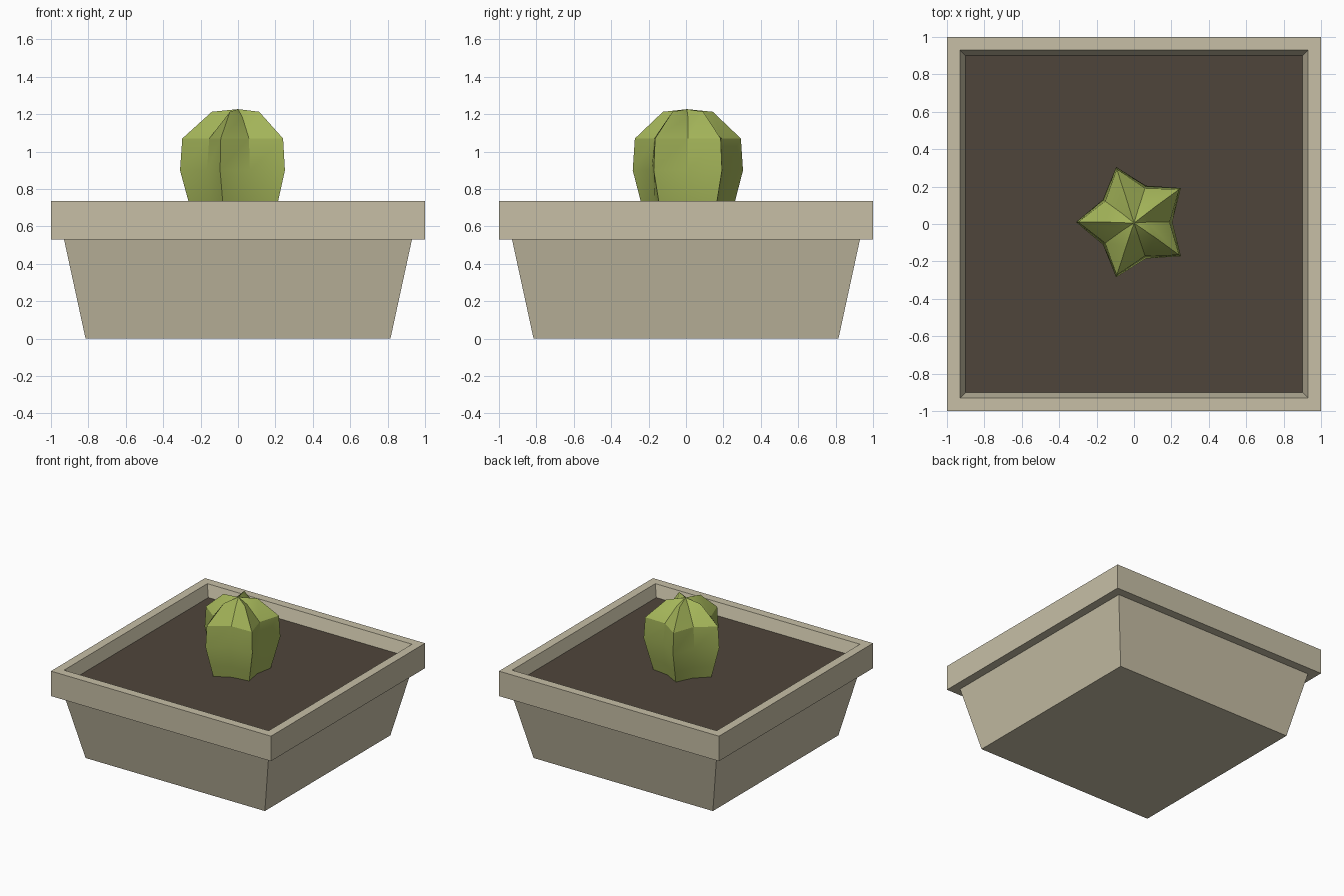
import bpy, bmesh, math

if "Cube" in bpy.data.objects:
    bpy.data.objects.remove(bpy.data.objects["Cube"])


def material(name, rgb):
    m = bpy.data.materials.new(name)
    m.diffuse_color = (*rgb, 1)
    m.use_nodes = True
    m.node_tree.nodes["Principled BSDF"].inputs["Base Color"].default_value = m.diffuse_color
    return m


def loft(name, rings, mat, cap_start=False, cap_end=False, apex=None):
    """Skin a stack of closed rings, with optional caps or a pointed top."""
    bm = bmesh.new()
    loops = [[bm.verts.new(p) for p in ring] for ring in rings]
    n = len(loops[0])
    for a, b in zip(loops, loops[1:]):
        for i in range(n):
            j = (i + 1) % n
            bm.faces.new((a[i], a[j], b[j], b[i]))
    if cap_start:
        bm.faces.new(loops[0][::-1])
    if cap_end:
        bm.faces.new(loops[-1])
    if apex:
        tip = bm.verts.new(apex)
        for i in range(n):
            bm.faces.new((loops[-1][i], loops[-1][(i + 1) % n], tip))
    mesh = bpy.data.meshes.new(name)
    bm.to_mesh(mesh)
    bm.free()
    mesh.materials.append(mat)
    ob = bpy.data.objects.new(name, mesh)
    bpy.context.collection.objects.link(ob)
    return ob


def square(h, z):
    return [(-h, -h, z), (h, -h, z), (h, h, z), (-h, h, z)]


def star(tip_r, tip_z, valley_r, valley_z):
    ring = []
    for i in range(10):
        a = math.pi + i * math.pi / 5
        r, z = (valley_r, valley_z) if i % 2 else (tip_r, tip_z)
        ring.append((r * math.cos(a), r * math.sin(a) + 0.01, z))
    return ring


clay = material("pale_clay", (0.57, 0.52, 0.38))
earth = material("dark_soil", (0.078, 0.060, 0.043))
green = material("cactus_green", (0.37, 0.46, 0.10))

# Tapered square pot with an overhanging rim and sloped inner wall
SOIL_Z = 0.64
pot_profile = [(0.815, 0), (0.93, 0.53), (1.0, 0.53), (1.0, 0.735),
               (0.93, 0.735), (0.90, SOIL_Z)]
loft("pot", [square(h, z) for h, z in pot_profile], clay, cap_start=True)

# Flat soil surface filling the pot
loft("soil", [square(0.90, SOIL_Z)], earth, cap_end=True)

# Five-ribbed round cactus: tip and valley profiles per ring
cactus_rings = [
    star(0.235, SOIL_Z - 0.01, 0.165, SOIL_Z - 0.01),
    star(0.265, 0.735, 0.185, 0.735),
    star(0.31, 0.90, 0.205, 0.90),
    star(0.298, 1.07, 0.19, 1.07),
    star(0.14, 1.213, 0.075, 1.185),
]
cactus = loft("cactus", cactus_rings, green, cap_start=True, apex=(0, 0.005, 1.227))

# Soft shading along the ribs, crisp at ridges and valleys
bpy.context.view_layer.objects.active = cactus
cactus.select_set(True)
bpy.ops.object.shade_smooth_by_angle(angle=math.radians(30))
